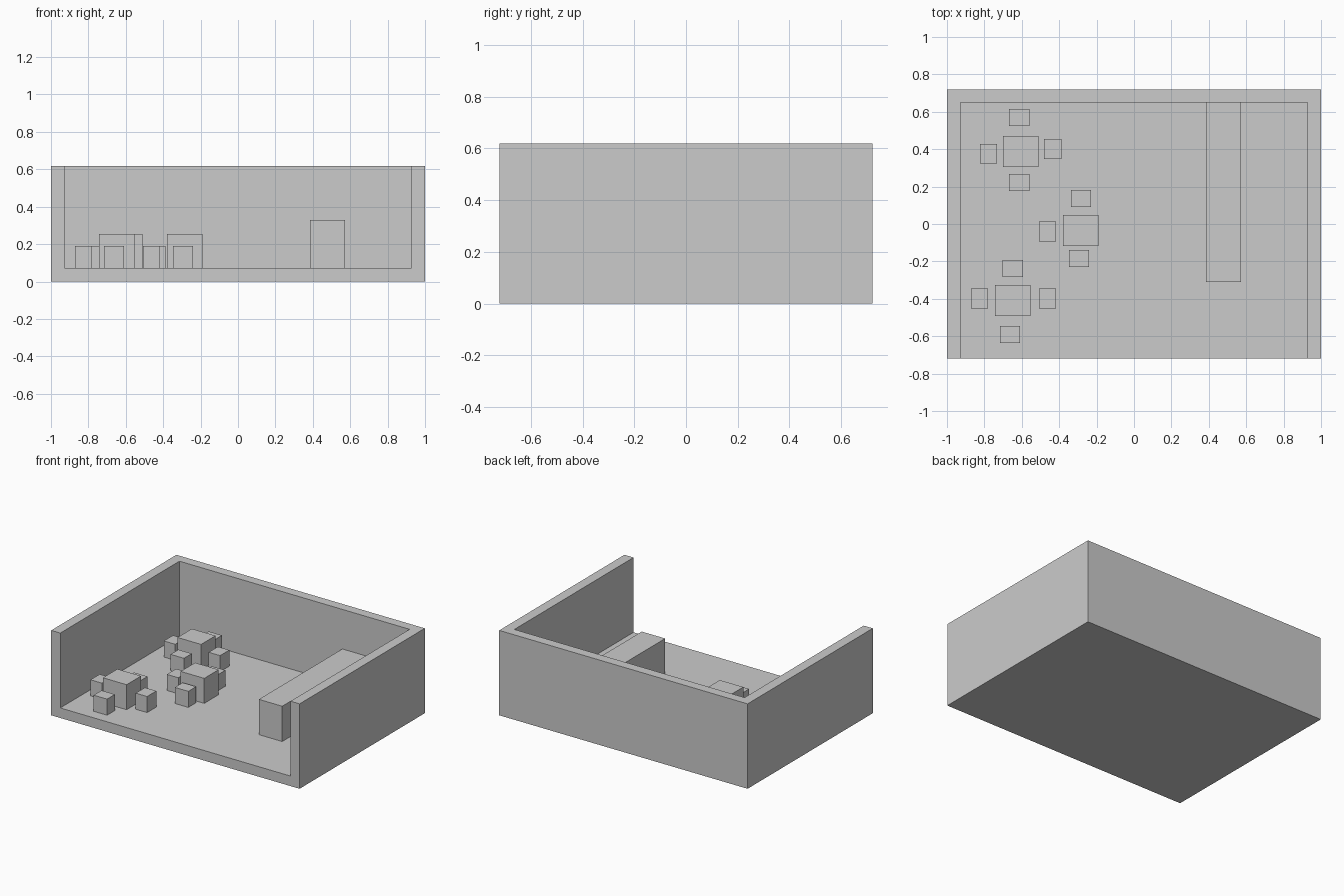
import bpy
import bmesh
from mathutils import Matrix, Vector

if "Cube" in bpy.data.objects:
    bpy.data.objects.remove(bpy.data.objects["Cube"])


def box(name, x0, x1, y0, y1, z0, z1):
    size = Vector((x1 - x0, y1 - y0, z1 - z0))
    bm = bmesh.new()
    bmesh.ops.create_cube(bm, size=1, matrix=Matrix.Diagonal(size.to_4d()))
    mesh = bpy.data.meshes.new(name)
    bm.to_mesh(mesh)
    bm.free()
    obj = bpy.data.objects.new(name, mesh)
    obj.location = ((x0 + x1) / 2, (y0 + y1) / 2, (z0 + z1) / 2)
    bpy.context.collection.objects.link(obj)
    return obj


def block(name, x, y, width, depth, top):
    return box(name, x - width / 2, x + width / 2,
               y - depth / 2, y + depth / 2, FLOOR, top)


FLOOR = 0.073

# Room shell: floor, side walls and back wall, open at front and top
room = box("room_shell", -1, 1, -0.72, 0.72, 0, 0.618)
cutter = box("room_cutter", -0.927, 0.927, -0.9, 0.65, FLOOR, 0.9)
cutter.hide_render = True
cutter.hide_set(True)
cut = room.modifiers.new("hollow", "BOOLEAN")
cut.operation = "DIFFERENCE"
cut.solver = "EXACT"
cut.object = cutter

# Long counter against the back wall
box("counter", 0.385, 0.573, -0.31, 0.65, FLOOR, 0.33)

# Tables, each with its stools facing front/back ("y") or sideways ("x")
groups = [
    ((-0.606, 0.388), [("y", -0.613, 0.57), ("y", -0.613, 0.222),
                       ("x", -0.778, 0.376), ("x", -0.434, 0.401)]),
    ((-0.285, -0.034), [("y", -0.283, 0.136), ("y", -0.294, -0.184),
                        ("x", -0.462, -0.04)]),
    ((-0.648, -0.409), [("y", -0.648, -0.238), ("y", -0.663, -0.591),
                        ("x", -0.826, -0.398), ("x", -0.462, -0.398)]),
]
for (tx, ty), stools in groups:
    block("table", tx, ty, 0.19, 0.166, 0.255)
    for facing, x, y in stools:
        w, d = (0.108, 0.09) if facing == "y" else (0.092, 0.106)
        block("stool", x, y, w, d, 0.19)
